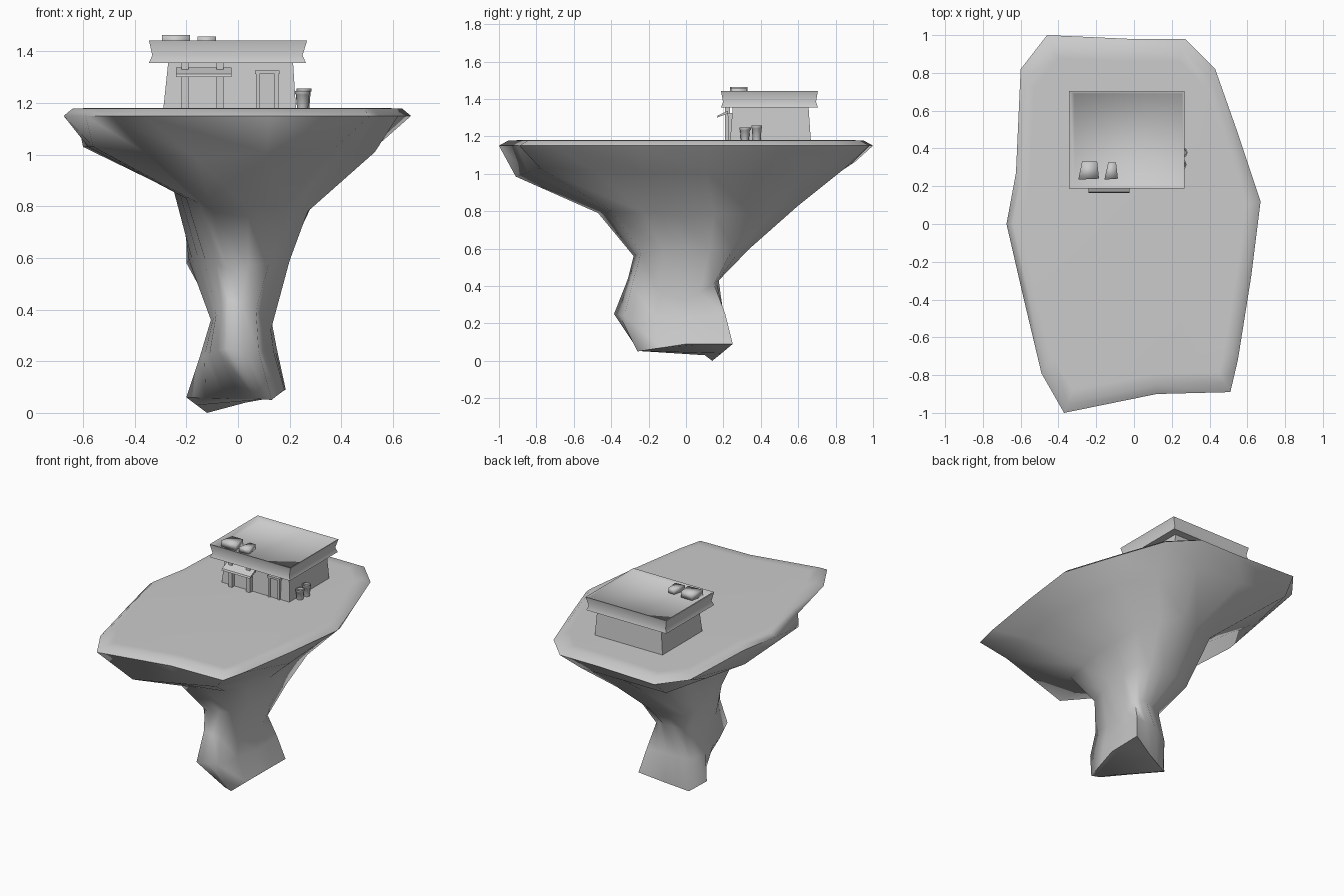
import bpy, bmesh, math

stone = bpy.data.materials.new("stone grey")
stone.diffuse_color = (0.6, 0.6, 0.6, 1)


def loft(name, rings, angle=40):
    """Closed solid skinned through rings of equal point count."""
    bm = bmesh.new()
    rows = [[bm.verts.new(p) for p in ring] for ring in rings]
    n = len(rows[0])
    for a, b in zip(rows, rows[1:]):
        for i in range(n):
            j = (i + 1) % n
            bm.faces.new((a[i], a[j], b[j], b[i]))
    bm.faces.new(rows[0])
    bm.faces.new(rows[-1])
    bmesh.ops.recalc_face_normals(bm, faces=bm.faces)
    me = bpy.data.meshes.new(name)
    bm.to_mesh(me)
    bm.free()
    me.materials.append(stone)
    ob = bpy.data.objects.new(name, me)
    bpy.context.collection.objects.link(ob)
    bpy.context.view_layer.objects.active = ob
    ob.select_set(True)
    bpy.ops.object.shade_smooth_by_angle(angle=math.radians(angle))
    ob.select_set(False)
    return ob


def rect(x0, x1, y0, y1, z):
    return [(x0, y0, z), (x1, y0, z), (x1, y1, z), (x0, y1, z)]


def box(name, x0, x1, y0, y1, z0, z1):
    return loft(name, [rect(x0, x1, y0, y1, z0), rect(x0, x1, y0, y1, z1)])


# Plateau outline, anticlockwise from the front left corner
outline = [(-0.37, -1.0), (0.12, -0.90), (0.51, -0.89), (0.55, -0.72), (0.62, -0.28),
           (0.67, 0.12), (0.55, 0.48), (0.43, 0.82), (0.27, 0.98), (-0.02, 0.98),
           (-0.46, 1.0), (-0.60, 0.82), (-0.625, 0.27), (-0.675, 0.0),
           (-0.59, -0.37), (-0.49, -0.79)]


def rim(scale, z):
    return [(x * scale, y * scale, z) for x, y in outline]


def section(*corners):
    """Eight-cornered section with a midpoint on every side."""
    ring = []
    for a, b in zip(corners, corners[1:] + corners[:1]):
        ring += [a, tuple((p + q) / 2 for p, q in zip(a, b))]
    return ring


# Sections run: front, front right, right, back right, back, back left, left, front left
lower_rim = section((-0.16, -0.91, 0.985), (0.38, -0.78, 1.03), (0.53, -0.2, 1.01),
                    (0.48, 0.42, 1.0), (0.2, 0.85, 1.03), (-0.48, 0.9, 1.06),
                    (-0.60, 0.22, 1.03), (-0.56, -0.42, 1.03))
shoulder = section((-0.1, -0.47, 0.79), (0.18, -0.40, 0.80), (0.27, -0.05, 0.78),
                   (0.28, 0.35, 0.79), (0.1, 0.60, 0.83), (-0.2, 0.50, 0.83),
                   (-0.25, 0.15, 0.865), (-0.2, -0.30, 0.83))
waist = section((-0.04, -0.28, 0.56), (0.12, -0.24, 0.58), (0.2, 0.0, 0.59),
                (0.19, 0.25, 0.60), (0.04, 0.34, 0.60), (-0.2, 0.27, 0.58),
                (-0.18, 0.05, 0.60), (-0.13, -0.2, 0.60))
neck = section((-0.04, -0.31, 0.44), (0.07, -0.29, 0.40), (0.127, 0.0, 0.32),
               (0.12, 0.15, 0.41), (0.05, 0.175, 0.43), (-0.08, 0.14, 0.41),
               (-0.105, 0.0, 0.36), (-0.085, -0.2, 0.38))
knee = section((-0.045, -0.385, 0.25), (0.08, -0.33, 0.24), (0.14, 0.0, 0.23),
               (0.15, 0.21, 0.25), (0.0, 0.20, 0.25), (-0.13, 0.14, 0.22),
               (-0.15, 0.0, 0.21), (-0.11, -0.21, 0.23))
foot = section((0.07, -0.245, 0.055), (0.13, -0.26, 0.05), (0.18, 0.0, 0.09),
               (0.185, 0.25, 0.09), (0.03, 0.19, 0.04), (-0.12, 0.14, 0.0),
               (-0.2, 0.06, 0.06), (-0.05, -0.1, 0.055))
loft("floating_rock", [rim(0.88, 1.18), rim(0.95, 1.178), rim(1.0, 1.15), lower_rim,
                       shoulder, waist, neck, knee, foot], 75)

# House walls, tapering upward
loft("house_walls", [rect(-0.29, 0.225, 0.235, 0.668, 1.17),
                     rect(-0.27, 0.213, 0.25, 0.655, 1.36)])

# Roof slab with a waisted edge and a shallow sunken top
sunken = [(x, y, 1.418 if x < 0 else 1.432) for x, y, _ in rect(-0.315, 0.255, 0.205, 0.69, 0)]
loft("roof", [rect(-0.345, 0.263, 0.187, 0.705, 1.355),
              rect(-0.332, 0.25, 0.198, 0.695, 1.385),
              rect(-0.345, 0.268, 0.187, 0.705, 1.443),
              rect(-0.337, 0.262, 0.193, 0.699, 1.443), sunken], 80)

# Flat patches lying on the roof
for i, (xa, xb, yb, top) in enumerate([(-0.295, -0.185, 0.33, 1.463),
                                       (-0.157, -0.085, 0.325, 1.457)]):
    loft(f"roof_patch_{i + 1}",
         [[(xa, 0.235, z), (xb, 0.24, z), (xb - 0.01, yb, z), (xa + 0.02, yb, z)]
          for z in (1.42, top)], 95)

# Awning on two posts
loft("awning", [[(x, 0.165, 1.30), (x, 0.17, 1.312), (x, 0.225, 1.337), (x, 0.225, 1.322)]
                for x in (-0.24, -0.025)])
for x in (-0.205, -0.07):
    box("awning_post", x - 0.014, x + 0.014, 0.208, 0.236, 1.175, 1.357)

# Door frame and panel
box("door", 0.08, 0.148, 0.234, 0.25, 1.175, 1.315)
for x in (0.077, 0.149):
    box("door_jamb", x - 0.007, x + 0.007, 0.225, 0.255, 1.175, 1.318)
box("door_lintel", 0.066, 0.16, 0.222, 0.258, 1.312, 1.326)

# Tapered barrels beside the house
for x, y, top in ((0.25, 0.315, 1.247), (0.255, 0.378, 1.257)):
    rings = []
    for r, z in ((0.021, 1.175), (0.026, top - 0.015), (0.029, top - 0.012), (0.029, top),
                 (0.023, top), (0.021, top - 0.012)):
        rings.append([(x + r * math.cos(a * math.pi / 4), y + r * math.sin(a * math.pi / 4), z)
                      for a in range(8)])
    loft("barrel", rings, 50)
